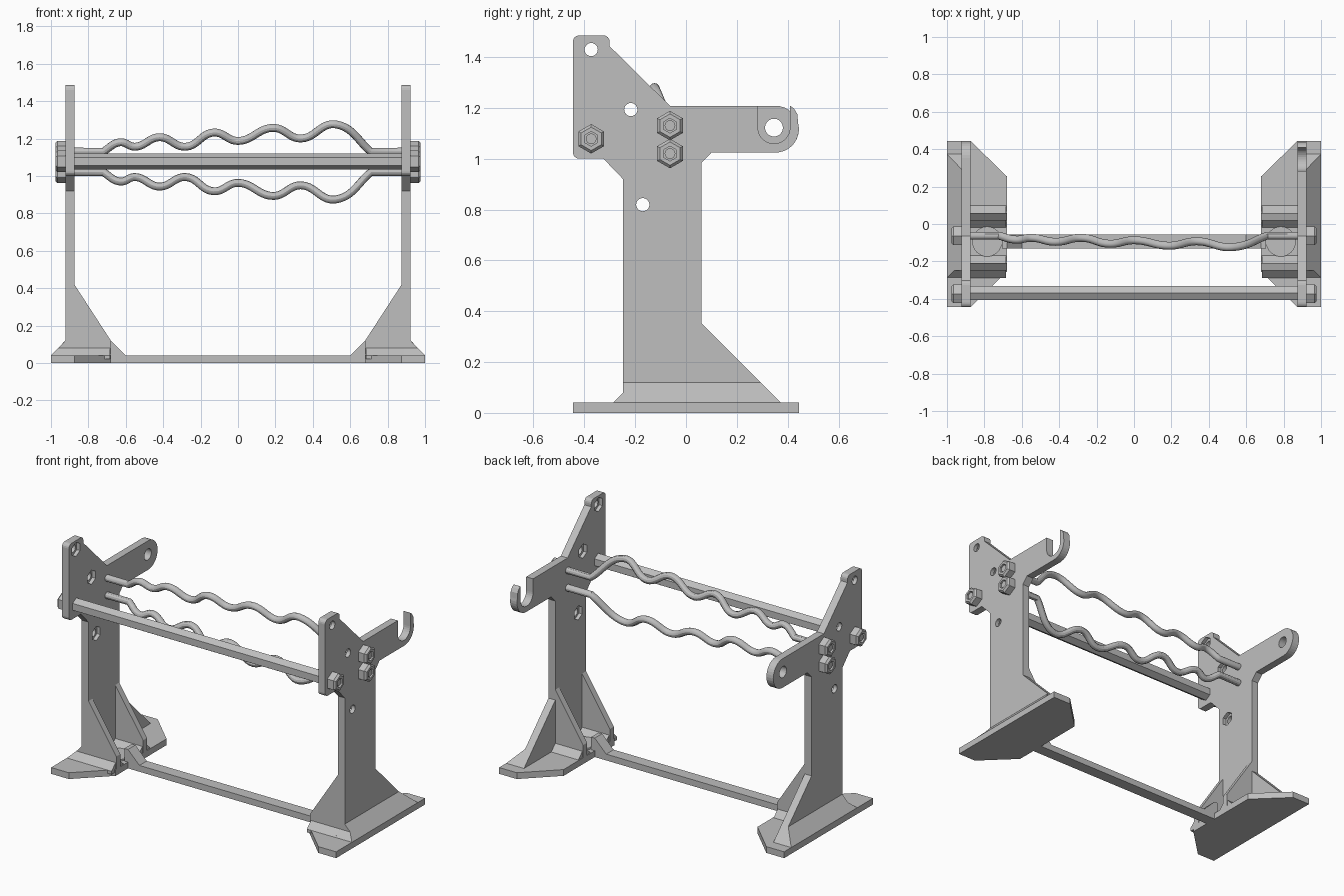
import bpy, bmesh, math
from mathutils import Vector

cube = bpy.data.objects.get("Cube")
if cube:
    bpy.data.objects.remove(cube, do_unlink=True)

grey = bpy.data.materials.new("plain grey")
grey.use_nodes = True
COLOUR = (0.52, 0.52, 0.52, 1)
grey.diffuse_color = COLOUR
grey.node_tree.nodes["Principled BSDF"].inputs["Base Color"].default_value = COLOUR


def add_object(name, bm):
    bmesh.ops.recalc_face_normals(bm, faces=bm.faces)
    mesh = bpy.data.meshes.new(name)
    bm.to_mesh(mesh)
    bm.free()
    mesh.materials.append(grey)
    obj = bpy.data.objects.new(name, mesh)
    bpy.context.collection.objects.link(obj)
    return obj


def prism(name, points, axis, low, high):
    """Extrude a flat outline along one axis; points use the other two axes in order."""
    bm = bmesh.new()

    def place(p, d):
        co = list(p)
        co.insert("xyz".index(axis), d)
        return bm.verts.new(co)
    face = bm.faces.new([place(p, low) for p in points])
    new = bmesh.ops.extrude_face_region(bm, geom=[face])["geom"]
    shift = Vector([high - low if a == axis else 0 for a in "xyz"])
    bmesh.ops.translate(bm, vec=shift, verts=[v for v in new if isinstance(v, bmesh.types.BMVert)])
    return add_object(name, bm)


def arc(cy, cz, r, start, end, steps):
    angles = [math.radians(start + (end - start) * i / steps) for i in range(steps + 1)]
    return [(cy + r * math.cos(a), cz + r * math.sin(a)) for a in angles]


def ngon(cy, cz, r, sides):
    return arc(cy, cz, r, 90, 450 - 360 / sides, sides - 1)


def cut(target, points, axis, low, high):
    cutter = prism("cutter", points, axis, low, high)
    cutter.hide_render = True
    mod = target.modifiers.new("cut", "BOOLEAN")
    mod.operation = "DIFFERENCE"
    mod.solver = "EXACT"
    mod.object = cutter
    bpy.context.view_layer.objects.active = target
    bpy.ops.object.modifier_apply(modifier=mod.name)
    bpy.data.objects.remove(cutter, do_unlink=True)


def turned(name, profile, y, z, side, sides=6):
    """Many-sided part around an x axis, from (radius, x) pairs."""
    bm = bmesh.new()
    rings = [[bm.verts.new((side * x, py, pz)) for py, pz in ngon(y, z, r, sides)]
             for r, x in profile]
    for a, b in zip(rings, rings[1:]):
        for i in range(sides):
            j = (i + 1) % sides
            bm.faces.new((a[i], a[j], b[j], b[i]))
    bm.faces.new(rings[0])
    bm.faces.new(rings[-1])
    return add_object(name, bm)


INNER, OUTER = 0.875, 0.923     # side plate faces
FRONT, BACK = -0.248, 0.06      # post edges
MID = (FRONT + BACK) / 2
FOOT_LINE = 0.04
SCREWS = [(-0.373, 1.078), (-0.063, 1.13), (-0.063, 1.02)]
HOLES = [(-0.373, 1.429), (-0.217, 1.193), (-0.17, 0.819)]

closed_end = arc(0.352, 1.116, 0.092, -90, 90, 16)
hook_end = arc(0.352, 1.116, 0.092, -90, 15, 10) + [(0.438, 1.175), (0.425, 1.197), (0.41, 1.208)]

for side, label in ((1, "left"), (-1, "right")):
    def span(a, b):
        return sorted((side * a, side * b))

    # Side plate: post, head and rear arm in one outline
    post_low = [(-0.287, FOOT_LINE), (-0.287, 0.01), (0.374, 0.01), (0.374, FOOT_LINE)]
    outline = post_low + [(BACK, 0.354), (BACK, 0.982), (0.1, 1.024)]
    outline += (hook_end if side > 0 else closed_end) + [(-0.063, 1.208), (-0.3, 1.442)]
    outline += arc(-0.325, 1.46, 0.025, 0, 90, 4) + arc(-0.42, 1.46, 0.025, 90, 180, 4)
    outline += arc(-0.42, 1.025, 0.025, 180, 270, 4)
    outline += [(-0.325, 1.0), (FRONT, 0.92), (FRONT, 0.08)]
    plate = prism(label + "_side_plate", outline, "x", *span(INNER, OUTER))

    # Holes, with six-sided nut pockets on the inner face
    for y, z in HOLES:
        cut(plate, ngon(y, z, 0.026, 24), "x", *span(0.8, 1.0))
        cut(plate, ngon(y, z, 0.045, 6), "x", *span(0.8, 0.898))
    if side > 0:
        slot = arc(0.346, 1.122, 0.063, 180, 360, 16) + [(0.409, 1.3), (0.283, 1.3)]
        cut(plate, slot, "x", *span(0.8, 1.0))
    else:
        cut(plate, ngon(0.346, 1.122, 0.035, 32), "x", *span(0.8, 1.0))

    # Foot slab with its inner corners cut off
    slab = [(1.0, -0.445), (1.0, 0.445), (INNER, 0.445), (0.68, 0.255),
            (0.68, -0.255), (INNER, -0.445)]
    prism(label + "_foot", [(side * x, y) for x, y in slab], "z", 0, FOOT_LINE)

    # Sloped outer brace along the foot, trimmed to the plate outline
    bm = bmesh.new()
    low = [bm.verts.new((side * x, y, FOOT_LINE - 0.01)) for x, y in
           ((0.9, -0.287), (1.0, -0.287), (1.0, 0.374), (0.9, 0.374))]
    top = [bm.verts.new(co) for co in (
        (side * 0.9, FRONT, 0.08), (side * 0.96, FRONT, 0.08),
        (side * OUTER, FRONT, 0.12), (side * 0.9, FRONT, 0.12),
        (side * 0.9, 0.294, 0.12), (side * OUTER, 0.294, 0.12))]
    rim = [bm.verts.new((v.co.x, v.co.y, FOOT_LINE)) for v in low]
    for i in range(4):
        j = (i + 1) % 4
        bm.faces.new((low[i], low[j], rim[j], rim[i]))
    bm.faces.new(low)
    bm.faces.new((rim[0], rim[1], top[1], top[0]))
    bm.faces.new((top[0], top[1], top[2], top[3]))
    bm.faces.new((top[3], top[2], top[5], top[4]))
    bm.faces.new((rim[1], rim[2], top[5], top[2], top[1]))
    bm.faces.new((rim[2], rim[3], top[4], top[5]))
    bm.faces.new((rim[3], rim[0], top[0], top[3], top[4]))
    add_object(label + "_outer_brace", bm)

    # Pair of inner gussets, each with a sloped skirt on both faces
    gusset = [(INNER + 0.01, 0.435), (0.68, 0.12), (0.68, 0.01), (INNER + 0.01, 0.01)]
    for word, edge, d in (("front", FRONT, 1), ("rear", BACK, -1)):
        lo, hi = sorted((edge, edge + d * 0.04))
        prism(f"{label}_{word}_gusset", [(side * x, z) for x, z in gusset], "y", lo, hi)
        skirt = [(lo - 0.04, 0.02), (lo - 0.04, FOOT_LINE), (lo, 0.08),
                 (hi, 0.08), (hi + 0.04, FOOT_LINE), (hi + 0.04, 0.02)]
        prism(f"{label}_{word}_skirt", skirt, "x", *span(0.685, INNER + 0.01))

    # Round pad between the gussets, and the ramp where the floor bar meets it
    pad = [(side * 0.785 + x, y) for x, y in ngon(0, MID, 0.08, 32)]
    prism(label + "_pad", pad, "z", 0.002, 0.05)
    ramp = [(0.6, FOOT_LINE), (0.68, 0.12), (0.705, 0.12), (0.705, 0.01), (0.6, 0.01)]
    prism(label + "_bar_ramp", [(side * x, z) for x, z in ramp], "y", MID - 0.037, MID + 0.037)

    # Nuts with recessed screw ends
    for i, (y, z) in enumerate(SCREWS, 1):
        turned(f"{label}_nut_{i}", [(0.058, 0.915), (0.058, 0.965), (0.046, 0.977),
                                    (0.029, 0.977), (0.029, 0.96), (0.01, 0.96)], y, z, side)
        turned(f"{label}_screw_{i}", [(0.021, 0.9), (0.021, 0.97)], y, z, side, 16)

# Flat floor bar joining the feet
prism("floor_bar", [(MID - 0.037, 0), (MID + 0.037, 0),
                    (MID + 0.037, FOOT_LINE), (MID - 0.037, FOOT_LINE)], "x", -0.7, 0.7)

# Six-sided front rail
prism("front_rail", ngon(-0.37, 1.078, 0.043, 6), "x", -0.9, 0.9)

# Wavy rods: height above the screw line at each crest and dip
WAVE = [(-0.9, 0), (-0.72, 0), (-0.63, 0.05), (-0.55, 0.026), (-0.42, 0.077), (-0.28, 0.026),
        (-0.13, 0.102), (0.0, 0.057), (0.19, 0.127), (0.335, 0.07), (0.52, 0.146),
        (0.71, 0), (0.9, 0)]
for name, z0, flip in (("upper_wavy_rod", 1.13, 1), ("lower_wavy_rod", 1.02, -1)):
    curve = bpy.data.curves.new(name, "CURVE")
    curve.dimensions = "3D"
    curve.bevel_depth = 0.021
    curve.bevel_resolution = 4
    curve.resolution_u = 10
    curve.use_fill_caps = True
    spline = curve.splines.new("BEZIER")
    spline.bezier_points.add(len(WAVE) - 1)
    for point, (x, h) in zip(spline.bezier_points, WAVE):
        point.co = (x, -0.063 - 0.42 * h, z0 + flip * h)
        point.handle_left_type = point.handle_right_type = "AUTO" if h else "VECTOR"
    curve.materials.append(grey)
    rod = bpy.data.objects.new(name, curve)
    bpy.context.collection.objects.link(rod)
    bpy.ops.object.select_all(action="DESELECT")
    rod.select_set(True)
    bpy.context.view_layer.objects.active = rod
    bpy.ops.object.convert(target="MESH")
    bpy.ops.object.shade_smooth_by_angle()
